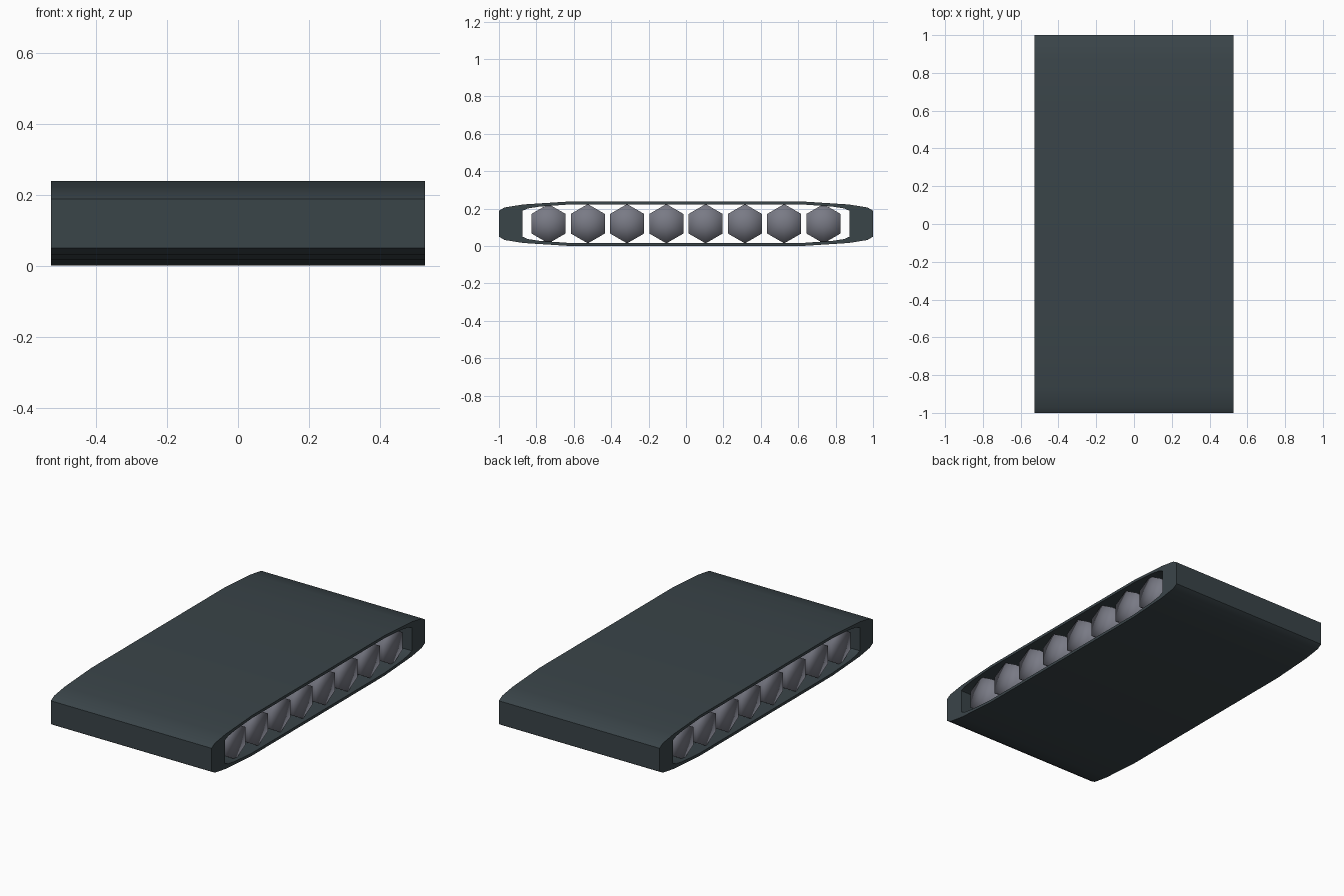
import bpy, bmesh, math

if "Cube" in bpy.data.objects:
    bpy.data.objects.remove(bpy.data.objects["Cube"])


def material(name, rgb):
    m = bpy.data.materials.new(name)
    m.diffuse_color = (*rgb, 1)
    m.use_nodes = True
    m.node_tree.nodes["Principled BSDF"].inputs["Base Color"].default_value = m.diffuse_color
    return m


def finish(bm, name, mat, angle):
    bmesh.ops.recalc_face_normals(bm, faces=bm.faces)
    me = bpy.data.meshes.new(name)
    bm.to_mesh(me)
    bm.free()
    me.materials.append(mat)
    ob = bpy.data.objects.new(name, me)
    bpy.context.collection.objects.link(ob)
    bpy.context.view_layer.objects.active = ob
    ob.select_set(True)
    bpy.ops.object.shade_smooth_by_angle(angle=math.radians(angle))
    ob.select_set(False)
    return ob


dark = material("dark slate rubber", (0.042, 0.058, 0.066))
steel = material("grey steel", (0.19, 0.195, 0.235))

HALF = 0.527      # half width of the belt
MID = 0.119       # height of the wheel axes


def loop(quarter):
    """Mirror a quarter profile (y, height above axis) into a closed ring."""
    top = quarter + [(-y, h) for y, h in reversed(quarter)]
    return [(y, MID + h) for y, h in top] + [(y, MID - h) for y, h in reversed(top)]


# Belt: hollow ring swept across x
outer = loop([(1.0, 0.069), (0.97, 0.087), (0.87, 0.103), (0.62, 0.119)])
inner = loop([(0.875, 0.069), (0.845, 0.082), (0.78, 0.092), (0.62, 0.103)])
bm = bmesh.new()
rings = [[bm.verts.new((x, y, z)) for y, z in prof]
         for prof, x in ((outer, -HALF), (outer, HALF), (inner, HALF), (inner, -HALF))]
n = len(outer)
for a in range(4):
    r, s = rings[a], rings[(a + 1) % 4]
    for i in range(n):
        j = (i + 1) % n
        bm.faces.new((r[i], r[j], s[j], s[i]))
finish(bm, "track_belt", dark, 30)

# Road wheels: eight six-sided rollers with smooth-shaded fan caps
for k in range(8):
    bm = bmesh.new()
    bmesh.ops.create_cone(bm, cap_ends=True, cap_tris=True, segments=6,
                          radius1=0.105, radius2=0.105, depth=1.0)
    for v in bm.verts:
        x, y, z = v.co
        v.co = (z, -0.735 + 0.21 * k + x, MID + y)
    finish(bm, "road_wheel_%d" % (k + 1), steel, 180)
